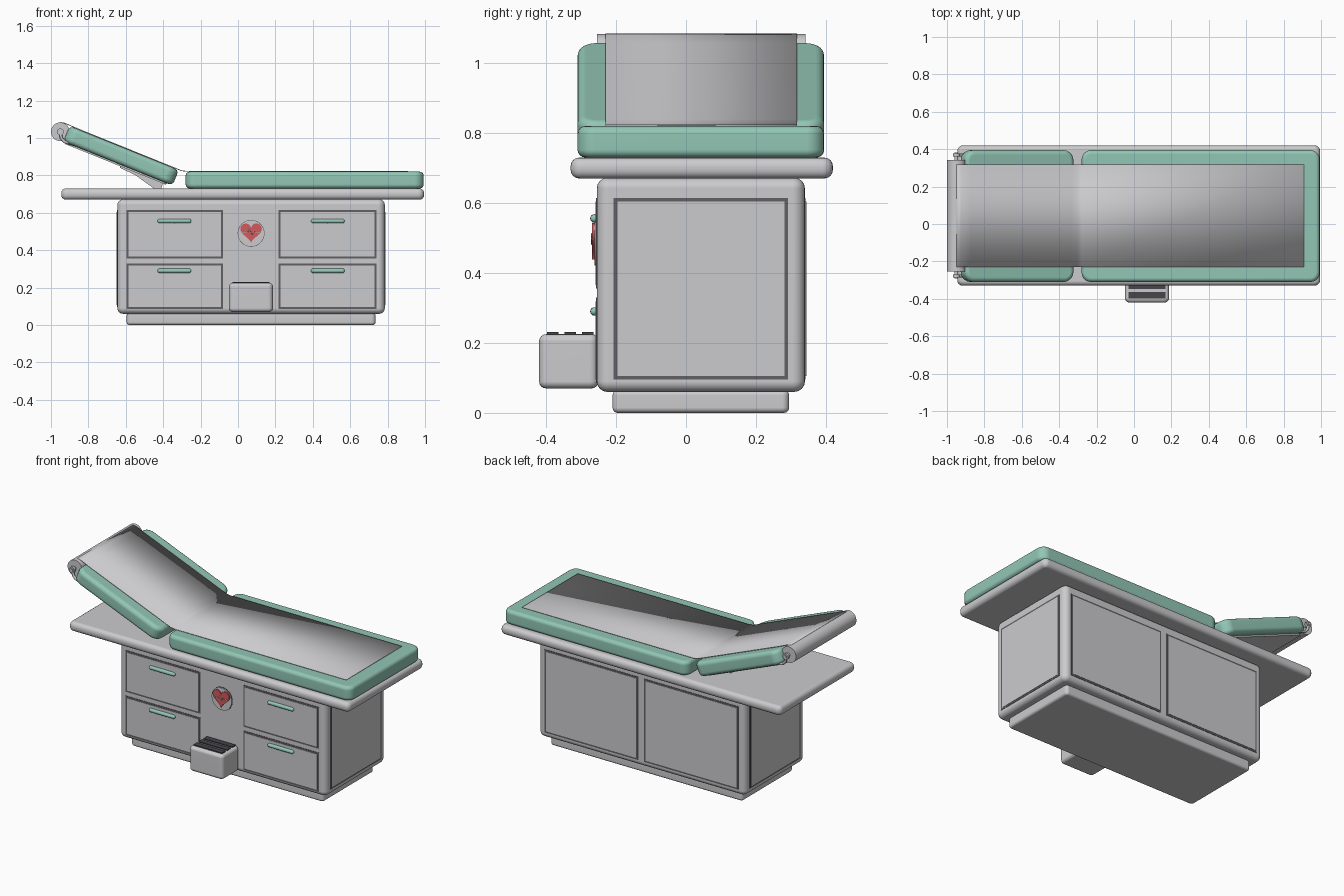
import bpy, bmesh, math
from mathutils import Matrix, Vector

cube = bpy.data.objects.get("Cube")
if cube:
    bpy.data.objects.remove(cube, do_unlink=True)


def material(name, r, g, b):
    m = bpy.data.materials.new(name)
    m.use_nodes = True
    m.diffuse_color = (r, g, b, 1)
    m.node_tree.nodes["Principled BSDF"].inputs["Base Color"].default_value = (r, g, b, 1)
    return m


GREY = material("light grey", 0.60, 0.60, 0.62)
TEAL = material("soft teal", 0.29, 0.57, 0.46)
SEAM = material("seam grey", 0.12, 0.12, 0.13)
RUBBER = material("dark rubber", 0.06, 0.06, 0.07)
RED = material("red", 0.65, 0.10, 0.11)


def finish(name, bm, mat, matrix=None):
    bmesh.ops.recalc_face_normals(bm, faces=bm.faces)
    if matrix:
        bm.transform(matrix)
    mesh = bpy.data.meshes.new(name)
    bm.to_mesh(mesh)
    bm.free()
    mesh.materials.append(mat)
    mesh.shade_smooth()
    mesh.set_sharp_from_angle(angle=math.radians(35))
    ob = bpy.data.objects.new(name, mesh)
    bpy.context.collection.objects.link(ob)
    wn = ob.modifiers.new("normals", 'WEIGHTED_NORMAL')
    wn.keep_sharp = True
    return ob


def box(name, x, y, z, mat, corner=0, edge=0, matrix=None):
    """Box from ranges, with rounded upright corners and softened rims."""
    bm = bmesh.new()
    bmesh.ops.create_cube(bm, size=1)
    for v in bm.verts:
        for i, (lo, hi) in enumerate((x, y, z)):
            v.co[i] = hi if v.co[i] > 0 else lo
    if corner:
        up = [e for e in bm.edges if abs(e.verts[0].co.z - e.verts[1].co.z) > 1e-4]
        bmesh.ops.bevel(bm, geom=up, offset=corner, segments=5, profile=0.5, affect='EDGES')
    if edge:
        rim = [e for e in bm.edges if abs(e.verts[0].co.z - e.verts[1].co.z) < 1e-4]
        bmesh.ops.bevel(bm, geom=rim, offset=edge, segments=4, profile=0.5, affect='EDGES')
    return finish(name, bm, mat, matrix)


def prism(name, points, y, mat):
    """Closed x-z outline extruded along y."""
    bm = bmesh.new()
    face = bm.faces.new([bm.verts.new((px, y[0], pz)) for px, pz in points])
    out = bmesh.ops.extrude_face_region(bm, geom=[face])
    moved = [g for g in out["geom"] if isinstance(g, bmesh.types.BMVert)]
    bmesh.ops.translate(bm, verts=moved, vec=(0, y[1] - y[0], 0))
    return finish(name, bm, mat)


def circle(cx, cz, r, n=32):
    return [(cx + r * math.cos(k * math.tau / n), cz + r * math.sin(k * math.tau / n))
            for k in range(n)]


def tube(name, points, radius, mat):
    cu = bpy.data.curves.new(name, 'CURVE')
    cu.dimensions = '3D'
    cu.bevel_depth = radius
    cu.bevel_resolution = 2
    cu.use_fill_caps = True
    sp = cu.splines.new('POLY')
    sp.points.add(len(points) - 1)
    for p, co in zip(sp.points, points):
        p.co = (*co, 1)
    cu.materials.append(mat)
    ob = bpy.data.objects.new(name, cu)
    bpy.context.collection.objects.link(ob)
    return ob


# Cabinet body, plinth and table top
box("plinth", (-0.595, 0.735), (-0.21, 0.295), (0, 0.065), GREY, 0.02, 0.015)
box("cabinet", (-0.645, 0.785), (-0.255, 0.34), (0.06, 0.672), GREY, 0.035, 0.03)
box("table_top", (-0.945, 0.995), (-0.33, 0.42), (0.67, 0.73), GREY, 0.03, 0.025)


# Panels: dark seam plate with a lighter plate on it
def panel(name, axis, at, out, span, z):
    for part, inset, thick, mat in (("seam", 0, 0.002, SEAM), ("face", 0.011, 0.004, GREY)):
        a = (span[0] + inset, span[1] - inset)
        h = (z[0] + inset, z[1] - inset)
        d = tuple(sorted((at - out * 0.002, at + out * thick)))
        x, y = (a, d) if axis == "y" else (d, a)
        box(f"{name}_{part}", x, y, h, mat)


for side, span in (("right", (-0.597, -0.08)), ("left", (0.217, 0.74))):
    mid = -0.34 if side == "right" else 0.48
    for row, z, hz in (("upper", (0.355, 0.615), 0.556), ("lower", (0.085, 0.33), 0.29)):
        panel(f"{side}_{row}_drawer", "y", -0.255, -1, span, z)
        # Rounded drawer handle
        bm = bmesh.new()
        bmesh.ops.create_uvsphere(bm, u_segments=16, v_segments=10, radius=0.012)
        bm.transform(Matrix.Rotation(math.pi / 2, 4, 'Y'))
        for v in bm.verts:
            v.co.x += math.copysign(0.078, v.co.x) if abs(v.co.x) > 1e-4 else 0
        finish(f"{side}_{row}_handle", bm, TEAL, Matrix.Translation((mid, -0.262, hz)))
    panel(f"back_{side}_panel", "y", 0.34, 1,
          (-0.6, 0.05) if side == "right" else (0.09, 0.74), (0.095, 0.615))
panel("left_end_panel", "x", 0.785, 1, (-0.207, 0.292), (0.095, 0.615))
panel("right_end_panel", "x", -0.645, -1, (-0.207, 0.292), (0.095, 0.615))

# Foot step with rubber treads
box("step", (-0.048, 0.187), (-0.42, -0.25), (0.07, 0.225), GREY, 0.025, 0.02)
for k in range(3):
    y = -0.398 + 0.05 * k
    box(f"step_tread_{k + 1}", (-0.03, 0.168), (y, y + 0.034), (0.222, 0.231), RUBBER)

# Round badge with heart and pulse line
CX, CZ = 0.07, 0.49
prism("badge_ring", circle(CX, CZ, 0.072), (-0.257, -0.25), SEAM)
prism("badge_disc", circle(CX, CZ, 0.069), (-0.262, -0.25), GREY)
heart = []
for k in range(40):
    t = k * math.tau / 40
    hx = 16 * math.sin(t) ** 3
    hz = 13 * math.cos(t) - 5 * math.cos(2 * t) - 2 * math.cos(3 * t) - math.cos(4 * t)
    heart.append((CX + hx * 0.0036, CZ + 0.01 + hz * 0.0036))
prism("badge_heart", heart, (-0.269, -0.26), RED)
pulse = [(-0.05, 0), (-0.018, 0), (-0.008, 0.016), (0.004, -0.014), (0.014, 0.008),
         (0.02, 0), (0.05, 0)]
tube("badge_pulse", [(CX + px, -0.269, CZ + 0.006 + pz) for px, pz in pulse], 0.002, TEAL)

# Mattress and tilted headrest
box("mattress", (-0.28, 0.993), (-0.31, 0.395), (0.73, 0.82), TEAL, 0.05, 0.022)
tilt = Matrix.Translation((-0.625, 0, 0.905)) @ Matrix.Rotation(math.radians(22), 4, 'Y')
box("headrest", (-0.315, 0.315), (-0.31, 0.395), (-0.045, 0.045), TEAL, 0.055, 0.025, tilt)
box("headrest_board", (-0.3, 0.28), (-0.26, 0.345), (-0.054, -0.04), GREY, 0.02, 0, tilt)
prism("headrest_support", [(-0.63, 0.855), (-0.40, 0.76), (-0.41, 0.73), (-0.45, 0.73),
                           (-0.55, 0.802), (-0.63, 0.84)], (-0.12, 0.2), GREY)

# Paper sheet running from the roll over both cushions
sheet = [Vector((-0.95, 0, 1.083)), Vector((-0.925, 0, 1.079))]
sheet += [tilt @ Vector((lx, 0, 0.047)) for lx in (-0.285, 0.295)]
sheet += [Vector((-0.305, 0, 0.826)), Vector((-0.28, 0, 0.822)), Vector((0.91, 0, 0.822))]
bm = bmesh.new()
rows = [[bm.verts.new((p.x, y, p.z)) for y in (-0.23, 0.318)] for p in sheet]
for a, b in zip(rows, rows[1:]):
    bm.faces.new((a[0], b[0], b[1], a[1]))
paper = finish("paper_sheet", bm, GREY)
solid = paper.modifiers.new("thickness", 'SOLIDIFY')
solid.thickness = 0.004
solid.offset = 0

# Paper roll, axle and end brackets
prism("paper_roll", circle(-0.95, 1.033, 0.05), (-0.255, 0.342), GREY)
tube("roll_axle", [(-0.95, -0.292, 1.033), (-0.95, 0.382, 1.033)], 0.01, GREY)
for side, y in (("front", -0.278), ("back", 0.368)):
    prism(f"{side}_axle_cap", circle(-0.95, 1.033, 0.018, 20), (y - 0.008, y + 0.008), GREY)
    path = [(-0.95, 1.033), (-0.945, 1.0), (-0.928, 0.98), (-0.90, 0.972), (-0.84, 0.955)]
    tube(f"{side}_roll_bracket", [(px, y, pz) for px, pz in path], 0.008, GREY)
